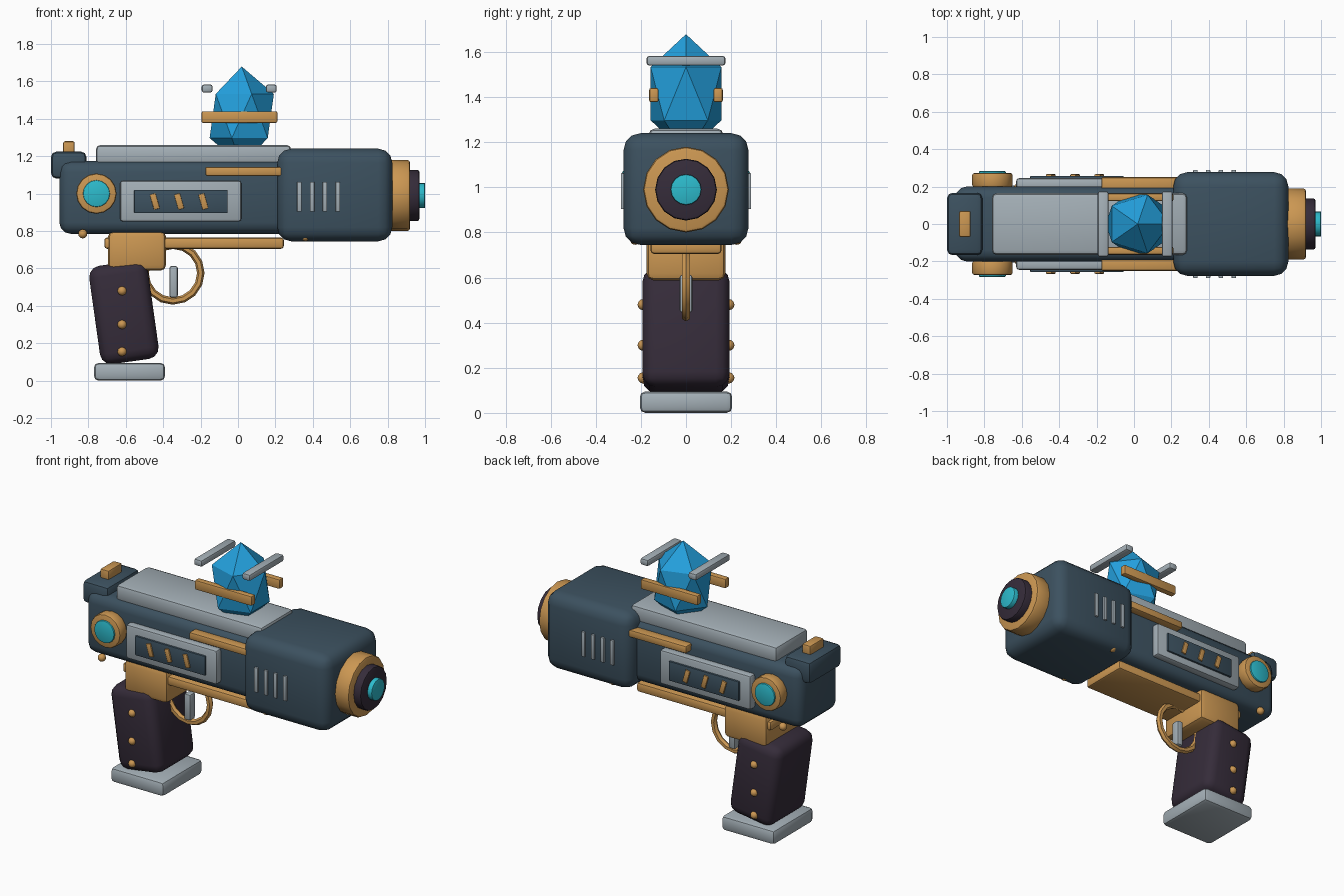
import bpy, math

if "Cube" in bpy.data.objects:
    bpy.data.objects.remove(bpy.data.objects["Cube"])


def material(name, rgb):
    m = bpy.data.materials.new(name)
    m.diffuse_color = (*rgb, 1)
    m.use_nodes = True
    m.node_tree.nodes["Principled BSDF"].inputs["Base Color"].default_value = m.diffuse_color
    return m


STEEL = material("dark blue steel", (0.045, 0.082, 0.115))
GREY = material("light grey metal", (0.37, 0.43, 0.47))
BRASS = material("brass", (0.60, 0.31, 0.085))
GRIP = material("dark purple", (0.036, 0.025, 0.042))
CRYSTAL = material("blue crystal", (0.017, 0.35, 0.72))
GLOW = material("cyan glow", (0.026, 0.50, 0.61))


def finish(name, mat, bevel=0, segments=2, smooth=True):
    ob = bpy.context.object
    ob.name = name
    ob.data.materials.append(mat)
    if bevel:
        b = ob.modifiers.new("bevel", "BEVEL")
        b.width, b.segments, b.limit_method = bevel, segments, "ANGLE"
        bpy.ops.object.modifier_apply(modifier="bevel")
    if smooth:
        bpy.ops.object.shade_smooth_by_angle(angle=math.radians(35))
    return ob


def box(name, mat, x, y, z, bevel=0.015, segments=2, tilt=0):
    """Bevelled box from (min, max) ranges, tilted about the y axis."""
    bpy.ops.mesh.primitive_cube_add(
        size=1, location=[(r[0] + r[1]) / 2 for r in (x, y, z)])
    ob = bpy.context.object
    ob.scale = [r[1] - r[0] for r in (x, y, z)]
    bpy.ops.object.transform_apply(location=False, rotation=False, scale=True)
    finish(name, mat, bevel, segments)
    ob.rotation_euler.y = math.radians(tilt)
    return ob


def disc(name, mat, centre, radius, depth, axis, sides=16, bevel=0.01):
    rot = (0, math.pi / 2, 0) if axis == "x" else (math.pi / 2, 0, 0)
    bpy.ops.mesh.primitive_cylinder_add(
        vertices=sides, radius=radius, depth=depth, location=centre, rotation=rot)
    return finish(name, mat, bevel)


def side_box(name, mat, x, depth, z, s, **kw):
    """Plate on side s (-1 front, +1 back) between two depths."""
    box(name, mat, x, sorted((s * depth[0], s * depth[1])), z, **kw)


def rivet(name, x, y, z, r=0.025):
    bpy.ops.mesh.primitive_ico_sphere_add(subdivisions=2, radius=r, location=(x, y, z))
    finish(name, BRASS)


# Main housing
box("body", STEEL, (-0.955, 0.32), (-0.2, 0.2), (0.785, 1.175), 0.06, 3)
box("front_block", STEEL, (0.21, 0.825), (-0.277, 0.277), (0.745, 1.24), 0.075, 3)
box("rear_cap", STEEL, (-1.0, -0.81), (-0.167, 0.167), (1.08, 1.225), 0.03)
box("rear_sight", BRASS, (-0.935, -0.873), (-0.07, 0.07), (1.2, 1.28), 0.01)
box("top_rail", GREY, (-0.76, 0.285), (-0.165, 0.165), (1.15, 1.26), 0.025)

# Muzzle
disc("muzzle_ring", BRASS, (0.86, 0, 0.99), 0.19, 0.12, "x", bevel=0.015)
disc("muzzle_core", GRIP, (0.91, 0, 0.99), 0.137, 0.12, "x", bevel=0.012)
disc("muzzle_lens", GLOW, (0.955, 0, 0.99), 0.068, 0.09, "x", bevel=0.006)

# Crystal and its cage
bpy.ops.mesh.primitive_ico_sphere_add(subdivisions=1, radius=1, location=(0.02, 0, 1.415))
bpy.context.object.scale = (0.192, 0.184, 0.264)
finish("crystal", CRYSTAL, smooth=False)
for x in (-0.165, 0.178):
    box("cage_cross_bar", GREY, (x - 0.029, x + 0.029), (-0.175, 0.175), (1.54, 1.583), 0.012)
for s in (-1, 1):
    side_box("cage_side_bar", BRASS, (-0.195, 0.21), (0.122, 0.163), (1.378, 1.44), s, bevel=0.008)

# Details mirrored on both sides
for s in (-1, 1):
    disc("dial_ring", BRASS, (-0.757, s * 0.235, 1.0), 0.108, 0.075, "y", bevel=0.012)
    disc("dial_lens", GLOW, (-0.757, s * 0.25, 1.0), 0.072, 0.066, "y", bevel=0.006)
    side_box("side_panel", GREY, (-0.63, 0.018), (0.18, 0.245), (0.85, 1.07), s)
    side_box("panel_inset", STEEL, (-0.555, -0.055), (0.22, 0.257), (0.895, 1.02), s, bevel=0.005)
    for x in (-0.445, -0.315, -0.185):
        side_box("panel_slash", BRASS, (x - 0.016, x + 0.016), (0.24, 0.266),
                 (0.916, 1.0), s, bevel=0.004, tilt=-16)
    side_box("upper_strip", BRASS, (-0.175, 0.25), (0.18, 0.25), (1.095, 1.143), s, bevel=0.01)
    for i in range(4):
        x = 0.328 + i * 0.0685
        side_box("vent", GREY, (x - 0.012, x + 0.012), (0.26, 0.289), (0.903, 1.063), s, bevel=0.004)
    for z in (0.48, 0.30, 0.155):
        rivet("grip_rivet", -0.62, s * 0.19, z)
    rivet("rear_rivet", -0.83, s * 0.2, 0.785)
    rivet("front_rivet", 0.36, s * 0.225, 0.77)

# Underside, trigger and grip
box("under_plate", BRASS, (-0.715, 0.245), (-0.157, 0.157), (0.705, 0.765), 0.015)
box("trigger_block", BRASS, (-0.695, -0.385), (-0.175, 0.175), (0.588, 0.8), 0.03)
bpy.ops.mesh.primitive_torus_add(
    major_segments=16, minor_segments=6, major_radius=0.149, minor_radius=0.02,
    location=(-0.348, 0, 0.575), rotation=(math.pi / 2, 0, 0))
finish("trigger_guard", BRASS)
box("trigger", GREY, (-0.366, -0.322), (-0.028, 0.028), (0.445, 0.612), 0.01)
box("grip", GRIP, (-0.768, -0.452), (-0.193, 0.193), (0.1, 0.63), 0.06, 3, tilt=-8)
box("grip_base", GREY, (-0.77, -0.39), (-0.205, 0.205), (0.0, 0.095), 0.025)
